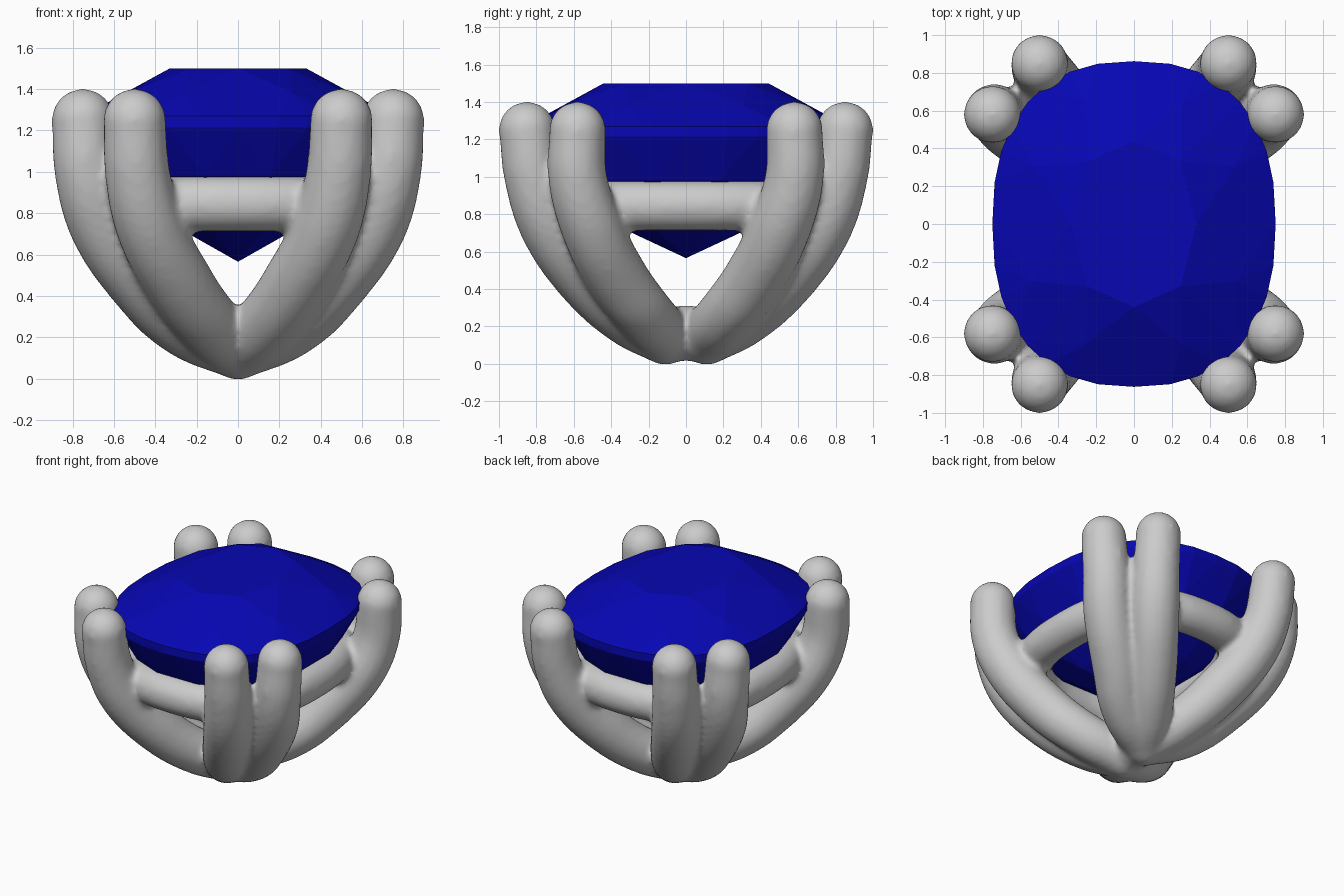
import bpy, bmesh, math
from mathutils import Vector

if "Cube" in bpy.data.objects:
    bpy.data.objects.remove(bpy.data.objects["Cube"])


def cushion(a, rx, ry, n=2.4):
    c, s = math.cos(a), math.sin(a)
    return (rx * math.copysign(abs(c) ** (2 / n), c),
            ry * math.copysign(abs(s) ** (2 / n), s))


def tube(name, pts, radius, kind='BEZIER', cyclic=False, scales=None):
    cu = bpy.data.curves.new(name, 'CURVE')
    cu.dimensions = '3D'
    cu.bevel_depth = radius
    cu.bevel_resolution = 6
    cu.use_fill_caps = True
    cu.resolution_u = 8
    sp = cu.splines.new(kind)
    if kind == 'BEZIER':
        sp.bezier_points.add(len(pts) - 1)
        for b, p, s in zip(sp.bezier_points, pts, scales):
            b.co = p
            b.radius = s
            b.handle_left_type = b.handle_right_type = 'AUTO'
    else:
        sp.points.add(len(pts) - 1)
        for b, p in zip(sp.points, pts):
            b.co = (*p, 1)
    sp.use_cyclic_u = cyclic
    ob = bpy.data.objects.new(name, cu)
    bpy.context.collection.objects.link(ob)
    return ob


def ball(p, r):
    bpy.ops.mesh.primitive_uv_sphere_add(segments=32, ring_count=16, radius=r, location=p)
    return bpy.context.object


# Eight claw prongs: two paths mirrored into four corners, thicker midway
R = 0.152
path_a = [(.5, .85, 1.25), (.487, .815, 1.0), (.43, .73, .75),
          (.295, .55, .48), (.125, .31, .25), (0, .11, .146)]
path_b = [(.75, .58, 1.25), (.73, .58, 1.0), (.655, .51, .75),
          (.475, .38, .48), (.26, .215, .26), (0, .11, .146)]
scales = [1, 1.04, 1.1, 1.1, 1.03, 1]
curves, parts = [], []
for sx in (-1, 1):
    for sy in (-1, 1):
        for path in (path_a, path_b):
            pts = [Vector((sx * x, sy * y, z)) for x, y, z in path]
            curves.append(tube("prong", pts, R, scales=scales))
            parts += [ball(pts[0], R), ball(pts[-1], R)]
# Filler where the prongs meet at the base
parts.append(ball((0, 0, .165), .15))

# Gallery rail under the stone
rail = [(*cushion(2 * math.pi * i / 96, .59, .70, 2.5), .845) for i in range(96)]
curves.append(tube("rail", rail, .135, 'POLY', True))

# Fuse the metal into one softly blended setting
bpy.ops.object.select_all(action='DESELECT')
for ob in curves:
    ob.select_set(True)
bpy.context.view_layer.objects.active = curves[0]
bpy.ops.object.convert(target='MESH')
for ob in parts + curves:
    ob.select_set(True)
bpy.context.view_layer.objects.active = curves[0]
bpy.ops.object.join()
setting = bpy.context.object
setting.name = "prong_setting"
rm = setting.modifiers.new("fuse", 'REMESH')
rm.mode = 'VOXEL'
rm.voxel_size = .02
rm.use_smooth_shade = True
sm = setting.modifiers.new("blend", 'SMOOTH')
sm.factor = .5
sm.iterations = 10

# Cushion-cut gem: hull over rings (count, scale x, scale y, z, angle offset)
rings = [(8, .33, .44, 1.5, 0),
         (8, .57, .68, 1.385, .5),
         (32, .75, .862, 1.27, 0),
         (32, .75, .862, 1.215, 0),
         (16, .63, .735, .98, .5),
         (8, .33, .40, .74, .5)]
bm = bmesh.new()
for n, rx, ry, z, off in rings:
    for i in range(n):
        x, y = cushion(2 * math.pi * (i + off) / n, rx, ry)
        bm.verts.new((x, y, z))
bm.verts.new((0, 0, .565))
bmesh.ops.convex_hull(bm, input=bm.verts)
loose = [v for v in bm.verts if not v.link_faces]
bmesh.ops.delete(bm, geom=loose, context='VERTS')
bmesh.ops.recalc_face_normals(bm, faces=bm.faces)
me = bpy.data.meshes.new("cushion_gem")
bm.to_mesh(me)
bm.free()
gem = bpy.data.objects.new("cushion_gem", me)
bpy.context.collection.objects.link(gem)
mat = bpy.data.materials.new("blue_stone")
mat.diffuse_color = (.002, .002, .45, 1)
mat.use_nodes = True
mat.node_tree.nodes["Principled BSDF"].inputs["Base Color"].default_value = mat.diffuse_color
me.materials.append(mat)
